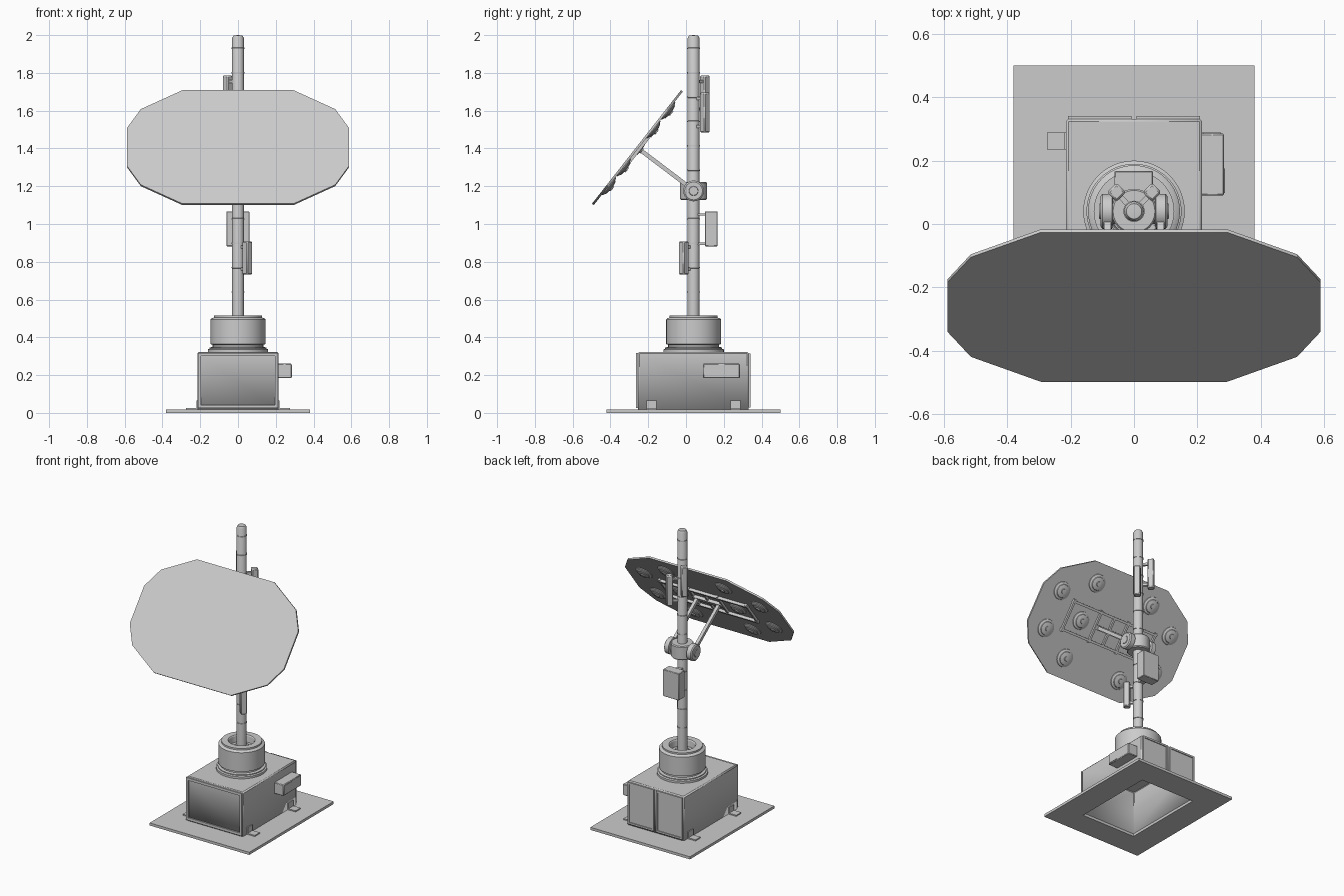
import bpy, bmesh
from math import radians, cos, sin, pi, sqrt
from mathutils import Matrix, Vector

if "Cube" in bpy.data.objects:
    bpy.data.objects.remove(bpy.data.objects["Cube"])

PY = 0.04                                   # y of the mast axis


def finish(name, bm, mat=Matrix(), bevel=0.0):
    bmesh.ops.recalc_face_normals(bm, faces=bm.faces)
    me = bpy.data.meshes.new(name)
    bm.to_mesh(me)
    bm.free()
    ob = bpy.data.objects.new(name, me)
    bpy.context.collection.objects.link(ob)
    ob.matrix_world = mat
    if bevel:
        b = ob.modifiers.new("bevel", 'BEVEL')
        b.width, b.segments, b.limit_method = bevel, 1, 'ANGLE'
    return ob


def box(name, lo, hi, mat=Matrix(), bevel=0.0, open_bottom=False):
    bm = bmesh.new()
    bmesh.ops.create_cube(bm, size=1)
    for v in bm.verts:
        v.co = [lo[i] + (v.co[i] + 0.5) * (hi[i] - lo[i]) for i in range(3)]
    if open_bottom:
        bm.faces.ensure_lookup_table()
        low = min(bm.faces, key=lambda f: f.calc_center_median().z)
        bmesh.ops.delete(bm, geom=[low], context='FACES_ONLY')
    return finish(name, bm, mat, bevel)


def lathe(name, profile, mat=Matrix(), steps=40):
    """Spin (radius, height) points around local z."""
    bm = bmesh.new()
    vs = [bm.verts.new((r, 0, z)) for r, z in profile]
    edges = [bm.edges.new(p) for p in zip(vs, vs[1:])]
    bmesh.ops.spin(bm, geom=vs + edges, axis=(0, 0, 1), cent=(0, 0, 0),
                   angle=2 * pi, steps=steps)
    bmesh.ops.remove_doubles(bm, verts=bm.verts, dist=1e-5)
    return finish(name, bm, mat)


def strut(name, p, q, w, h):
    p, q = Vector(p), Vector(q)
    d = q - p
    mat = Matrix.Translation(p) @ d.to_track_quat('Z', 'Y').to_matrix().to_4x4()
    return box(name, (-w / 2, -h / 2, 0), (w / 2, h / 2, d.length), mat)


# Ground plate with an opening under the cabinet
bm = bmesh.new()
rings = []
for x0, x1, y0, y1 in ((-.38, .38, -.42, .50), (-.205, .205, -.25, .325)):
    rings.append([bm.verts.new((x, y, 0)) for x, y in
                  ((x0, y0), (x1, y0), (x1, y1), (x0, y1))])
for i in range(4):
    j = (i + 1) % 4
    bm.faces.new((rings[0][i], rings[0][j], rings[1][j], rings[1][i]))
ext = bmesh.ops.extrude_face_region(bm, geom=bm.faces[:])
for g in ext["geom"]:
    if isinstance(g, bmesh.types.BMVert):
        g.co.z = 0.018
finish("ground_plate", bm)

# Hollow cabinet with framed front panel and two rear doors
cab = box("cabinet", (-.215, -.255, .018), (.215, .332, .322), bevel=.008, open_bottom=True)
sol = cab.modifiers.new("wall", 'SOLIDIFY')
sol.thickness, sol.offset = .008, -1


def frame(name, x0, x1, z0, z1, y0, y1, t):
    box(name + "_left", (x0, y0, z0), (x0 + t, y1, z1))
    box(name + "_right", (x1 - t, y0, z0), (x1, y1, z1))
    box(name + "_bottom", (x0 + t, y0, z0), (x1 - t, y1, z0 + t))
    box(name + "_top", (x0 + t, y0, z1 - t), (x1 - t, y1, z1))


frame("front_frame", -.213, .213, .025, .318, -.264, -.254, .018)
for s, side in ((-1, "left"), (1, "right")):
    a, b = sorted((s * .008, s * .208))
    frame("rear_door_frame_" + side, a, b, .028, .315, .33, .341, .012)
    box("rear_door_" + side, (a + .012, .33, .04), (b - .012, .335, .303))
    # Foot brackets
    for y, end in ((-.182, "front"), (.262, "rear")):
        a2, b2 = sorted((s * .214, s * .275))
        a3, b3 = sorted((s * .214, s * .221))
        box(f"foot_{side}_{end}", (a2, y - .027, .018), (b2, y + .027, .026))
        box(f"foot_upright_{side}_{end}", (a3, y - .027, .026), (b3, y + .027, .066))

# Side box on the cabinet
box("side_box", (.21, .09, .184), (.284, .285, .261), bevel=.004)
box("side_box_cover", (.28, .098, .191), (.287, .175, .254))

# Turret and mast
mast = Matrix.Translation((0, PY, 0))
lathe("turret", [(.05, .321), (.16, .321), (.16, .336), (.15, .34), (.15, .346), (.134, .35),
                 (.134, .36), (.145, .364), (.145, .495), (.14, .5), (.127, .505), (.127, .516),
                 (.085, .516), (.08, .51), (.075, .47), (.05, .47), (.04, .485), (.02, .485)],
      mast, 48)
lathe("mast_pole", [(0, .325), (.031, .325), (.031, 1.985), (.024, 1.998), (0, 2.0)], mast, 32)
for i in range(11):
    z = .64 + i * .129
    lathe(f"mast_band_{i}", [(.03, z - .004), (.0335, z - .003), (.0335, z + .003),
                             (.03, z + .004)], mast, 32)

# Pivot collar with side discs
lathe("pivot_collar", [(.03, 1.127), (.066, 1.127), (.071, 1.133), (.071, 1.217),
                       (.066, 1.223), (.03, 1.223)], mast, 32)
for s, side in ((-1, "left"), (1, "right")):
    m = Matrix.Translation((0, PY, 1.175)) @ Matrix.Rotation(s * pi / 2, 4, 'Y')
    lathe("pivot_disc_" + side, [(0, .03), (.04, .03), (.04, .066), (.055, .069), (.055, .1),
                                 (.047, .106), (.025, .106), (.023, .11), (0, .11)], m, 32)
    strut("support_arm_" + side, (s * .083, .03, 1.186), (s * .083, -.237, 1.388), .022, .022)

# Panel of flat-topped hexagons, local z is the front normal
P = Matrix.Translation((0, -.262, 1.408)) @ Matrix.Rotation(radians(51.9), 4, 'X')
S = .147
H = S * sqrt(3)
cells = [(c * 1.5 * S, r * H) for c in range(-2, 3)
         for r in ((-1, 0, 1) if c % 2 else (-.5, .5))]
bm = bmesh.new()
for x, y in cells:
    bm.faces.new([bm.verts.new((x + S * cos(k * pi / 3), y + S * sin(k * pi / 3), 0))
                  for k in range(6)])
bmesh.ops.remove_doubles(bm, verts=bm.verts, dist=.001)
bmesh.ops.dissolve_faces(bm, faces=bm.faces[:], use_verts=True)
ext = bmesh.ops.extrude_face_region(bm, geom=bm.faces[:])
for g in ext["geom"]:
    if isinstance(g, bmesh.types.BMVert):
        g.co.z = -.012
finish("hex_panel", bm, P)

# Stepped domes behind every tile except the middle column
for i, (x, y) in enumerate(c for c in cells if abs(c[0]) > .01):
    lathe(f"rear_dome_{i}", [(.06, -.01), (.058, -.016), (.044, -.022), (.042, -.026),
                             (.026, -.03), (.016, -.031), (.015, -.037), (0, -.038)],
          P @ Matrix.Translation((x, y, 0)), 24)

# Frame behind the panel
for y, n in ((-.095, "lower"), (.095, "upper")):
    box("panel_rail_" + n, (-.34, y - .008, -.03), (.34, y + .008, -.012), P)
for i, x in enumerate((-.33, -.11, .11, .33)):
    box(f"panel_crossbar_{i}", (x - .007, -.11, -.027), (x + .007, .11, -.012), P)
box("panel_centre_bar", (-.115, -.016, -.032), (.115, .016, -.012), P)
box("panel_centre_post", (-.007, -.095, -.026), (.007, .095, -.012), P)

# Equipment box behind the mast
box("equipment_box", (-.062, .1, .882), (.06, .167, 1.067), bevel=.003)
for z in (.895, 1.05):
    box("equipment_box_mount", (-.02, .05, z - .006), (.02, .102, z + .006))


# Antenna units, turned to 45 degrees on short mounts
def antenna(name, x, y, z0, z1):
    m = Matrix.Translation((x, y, 0)) @ Matrix.Rotation(radians(45), 4, 'Z')
    box(name, (-.021, -.021, z0), (.021, .021, z1), m, bevel=.006)
    for z in (z0 + .03, z1 - .03):
        strut(name + "_mount", (0, PY, z), (x, y, z), .016, .016)


antenna("antenna_upper_left", -.055, .1, 1.578, 1.785)
antenna("antenna_upper_right", .057, .1, 1.485, 1.695)
antenna("antenna_lower_front", .049, -.011, .732, .908)

# Smooth shading on everything, keeping hard edges
for ob in bpy.context.collection.objects:
    ob.select_set(True)
    bpy.context.view_layer.objects.active = ob
bpy.ops.object.shade_smooth_by_angle(angle=radians(30))
